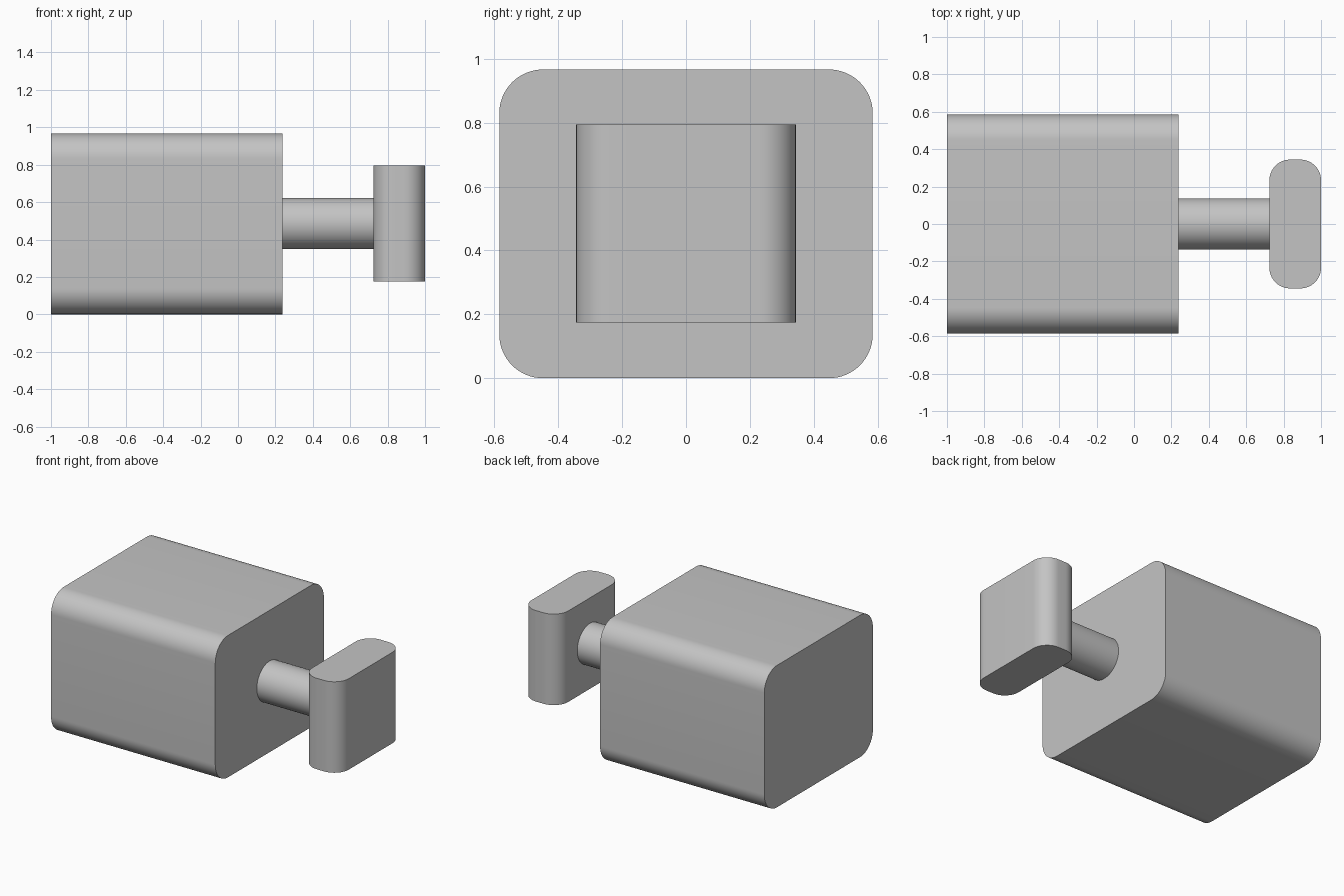
import bpy, bmesh, math
from mathutils import Matrix

cube = bpy.data.objects.get("Cube")
if cube:
    bpy.data.objects.remove(cube, do_unlink=True)

grey = bpy.data.materials.new("plain grey")
grey.use_nodes = True
colour = (0.55, 0.55, 0.55, 1)
grey.diffuse_color = colour
grey.node_tree.nodes["Principled BSDF"].inputs["Base Color"].default_value = colour


def finish(name, bm):
    bmesh.ops.recalc_face_normals(bm, faces=bm.faces)
    mesh = bpy.data.meshes.new(name)
    bm.to_mesh(mesh)
    bm.free()
    mesh.materials.append(grey)
    obj = bpy.data.objects.new(name, mesh)
    bpy.context.collection.objects.link(obj)
    bpy.ops.object.select_all(action="DESELECT")
    obj.select_set(True)
    bpy.context.view_layer.objects.active = obj
    bpy.ops.object.shade_smooth_by_angle(angle=math.radians(30))


def rounded_block(name, low, high, axis, radius):
    """Box whose four edges along the given axis are rounded."""
    bm = bmesh.new()
    bmesh.ops.create_cube(bm, size=1)
    for v in bm.verts:
        for i in range(3):
            v.co[i] = high[i] if v.co[i] > 0 else low[i]
    edges = [e for e in bm.edges
             if abs(e.verts[0].co[axis] - e.verts[1].co[axis]) > 0.01]
    bmesh.ops.bevel(bm, geom=edges, offset=radius, offset_type="OFFSET",
                    segments=16, profile=0.5, affect="EDGES")
    finish(name, bm)


# Main body, rounded along its length
rounded_block("body", (-1, -0.585, 0), (0.238, 0.585, 0.967), 0, 0.137)

# Turning handle, rounded along its height
rounded_block("handle", (0.724, -0.344, 0.175), (1, 0.344, 0.795), 2, 0.11)

# Round shaft joining body and handle
bm = bmesh.new()
bmesh.ops.create_cone(
    bm, cap_ends=True, segments=64, radius1=0.137, radius2=0.137,
    depth=0.486,
    matrix=Matrix.Translation((0.481, 0, 0.485)) @ Matrix.Rotation(math.pi / 2, 4, "Y"))
finish("shaft", bm)
